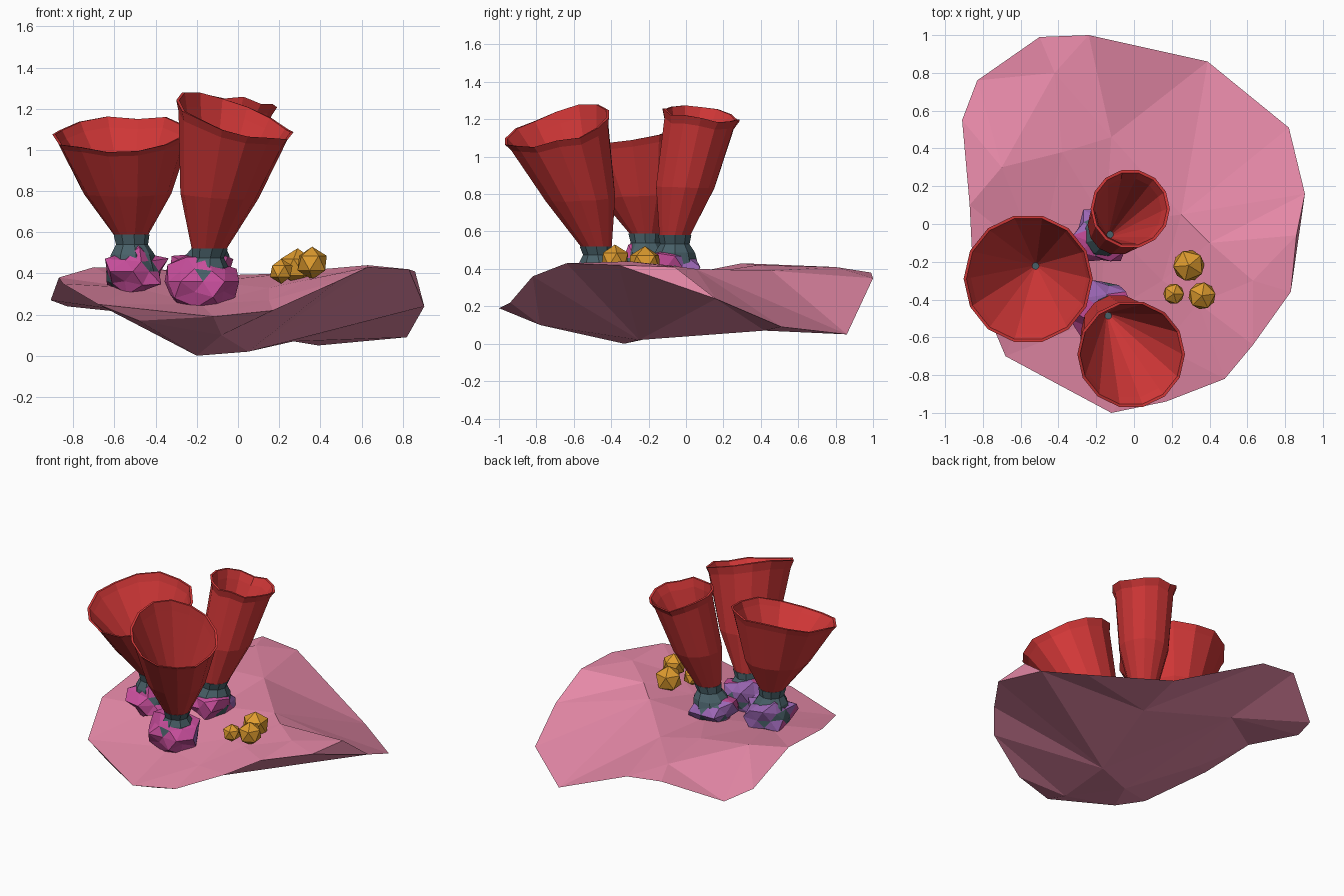
import bpy, bmesh, random
from math import sin, cos, pi
from mathutils import Vector
from mathutils.geometry import delaunay_2d_cdt

random.seed(7)
cube = bpy.data.objects.get("Cube")
if cube:
    bpy.data.objects.remove(cube)


def material(name, *srgb):
    linear = [(c / 255 / 12.92) if c < 11 else ((c / 255 + 0.055) / 1.055) ** 2.4 for c in srgb]
    mat = bpy.data.materials.new(name)
    mat.use_nodes = True
    mat.diffuse_color = (*linear, 1)
    mat.node_tree.nodes["Principled BSDF"].inputs["Base Color"].default_value = (*linear, 1)
    return mat


PINK = material("pink_rock", 233, 139, 170)
RED = material("red_tube", 209, 55, 55)
TEAL = material("slate_teal", 72, 96, 104)
MAGENTA = material("magenta", 200, 78, 156)
PURPLE = material("purple", 155, 102, 180)
GOLD = material("gold", 222, 155, 46)


def finish(name, bm, *mats):
    bmesh.ops.recalc_face_normals(bm, faces=bm.faces)
    mesh = bpy.data.meshes.new(name)
    bm.to_mesh(mesh)
    bm.free()
    for mat in mats:
        mesh.materials.append(mat)
    obj = bpy.data.objects.new(name, mesh)
    bpy.context.collection.objects.link(obj)
    return obj


# Rock slab: a shared rim, with faceted sheets above and below it
rim = [(-.5, .99, .38), (-.24, 1, .35), (.39, .86, .05), (.82, .51, .09), (.905, .16, .24),
       (.83, -.36, .42), (.63, -.64, .43), (.48, -.82, .36), (.17, -.94, .22), (-.12, -1, .19),
       (-.68, -.7, .25), (-.85, -.3, .35), (-.87, .1, .38), (-.91, .55, .27), (-.83, .76, .24)]
upper = [(-.7, .3, .43), (-.42, .8, .41), (-.12, .46, .39), (-.38, .38, .42), (.4, -.1, .42),
         (.34, -.42, .37), (.25, .05, .4), (-.5, -.2, .33), (-.18, -.5, .25), (-.15, 0, .36),
         (.15, -.3, .33), (.15, -.65, .27), (.63, -.3, .44), (.86, -.06, .41)]
lower = [(-.2, -.33, 0), (.05, -.25, .02), (.27, .42, .07), (-.08, -.78, .1),
         (-.48, -.76, .17), (-.62, -.1, .22), (-.35, .55, .19)]


def sheet(bm, inner):
    points = [Vector(p) for p in rim + inner]
    n = len(rim)
    edges = [(i, (i + 1) % n) for i in range(n)]
    result = delaunay_2d_cdt([p.xy for p in points], edges, [], 1, 1e-5)
    verts = [bm.verts.new(points[origin[0]]) for origin in result[3]]
    for face in result[2]:
        bm.faces.new([verts[i] for i in face])


bm = bmesh.new()
sheet(bm, upper)
sheet(bm, lower)
bmesh.ops.remove_doubles(bm, verts=bm.verts, dist=1e-4)
finish("rock_slab", bm, PINK)


# Stacked rings joined by quads; each ring is a list of points
def loft(bm, rings):
    rows = [[bm.verts.new(p) for p in ring] for ring in rings]
    for a, b in zip(rows, rows[1:]):
        for i in range(len(a)):
            j = (i + 1) % len(a)
            bm.faces.new((a[i], a[j], b[j], b[i]))
    return rows


# Flared tube with a wavy slanted rim, an inner wall and a small dark floor
def tube(name, foot, top, radius, slant, sides=14):
    foot, top = Vector(foot), Vector(top)
    wave = [random.uniform(-.018, .018) for _ in range(sides)]

    def ring(t, r):
        points = []
        for i in range(sides):
            a = 2 * pi * i / sides
            lift = slant[0] * cos(a) + slant[1] * sin(a) + wave[i]
            points.append(foot.lerp(top, t) + Vector((r * cos(a), r * sin(a), lift * t * t)))
        return points

    bm = bmesh.new()
    middle = .085 + .4 * (radius - .085) + .025
    rows = loft(bm, [ring(0, .085), ring(.4, middle), ring(.93, radius - .02), ring(1, radius),
                     ring(1, radius - .015), ring(.92, radius - .035), ring(.03, .018)])
    floor = bm.faces.new(rows[-1])
    floor.material_index = 1
    finish(name, bm, RED, TEAL)


# Flaring neck between the tube and its knobbly base
def neck(name, foot, base, sides=9):
    foot, base = Vector(foot), Vector(base)
    bm = bmesh.new()
    rings = []
    for t, r in ((0, .13), (.45, .11), (.72, .08), (1, .09)):
        c = base.lerp(foot, t)
        rings.append([c + Vector((r * cos(2 * pi * i / sides), r * sin(2 * pi * i / sides), 0))
                      for i in range(sides)])
    rows = loft(bm, rings)
    bm.faces.new(rows[0])
    bm.faces.new(rows[-1])
    finish(name, bm, TEAL)


# Knobbly base: lumpy ball whose random spikes are coloured
def knobbly_base(name, centre, radius, height):
    bm = bmesh.new()
    bmesh.ops.create_icosphere(bm, subdivisions=2, radius=1)
    spikes = [v for v in bm.verts if random.random() < .36]
    for v in bm.verts:
        v.co *= random.uniform(1.05, 1.2) if v in spikes else random.uniform(.8, .92)
        v.co = Vector(centre) + Vector((v.co.x * radius, v.co.y * radius, v.co.z * height))
    bm.normal_update()
    for v in spikes:
        for f in v.link_faces:
            f.material_index = 2 if f.normal.y > .1 else 1
    finish(name, bm, TEAL, MAGENTA, PURPLE)


# name, tube foot, tube top, rim radius, rim slant, base centre, base size
stalks = [
    ("right", (-.52, -.22, .59), (-.56, -.29, 1.085), .342, (.01, .08), (-.51, -.21, .41), (.165, .12)),
    ("front", (-.14, -.48, .52), (-.015, -.69, 1.16), .285, (-.09, .08), (-.17, -.45, .36), (.17, .13)),
    ("back", (-.13, -.06, .58), (-.02, .08, 1.225), .21, (-.03, -.03), (-.17, -.06, .41), (.15, .12)),
]
for side, foot, top, radius, slant, base, size in stalks:
    tube(side + "_tube", foot, top, radius, slant)
    neck(side + "_neck", foot, base)
    knobbly_base(side + "_base", base, *size)

# Cluster of faceted golden nodules
for i, (x, y, z, r) in enumerate([(.21, -.37, .41, .061), (.29, -.22, .43, .092), (.36, -.38, .45, .08)]):
    bm = bmesh.new()
    bmesh.ops.create_icosphere(bm, subdivisions=1, radius=r)
    nodule = finish("golden_nodule_%d" % (i + 1), bm, GOLD)
    nodule.location = (x, y, z)
    nodule.rotation_euler.z = i * .7
